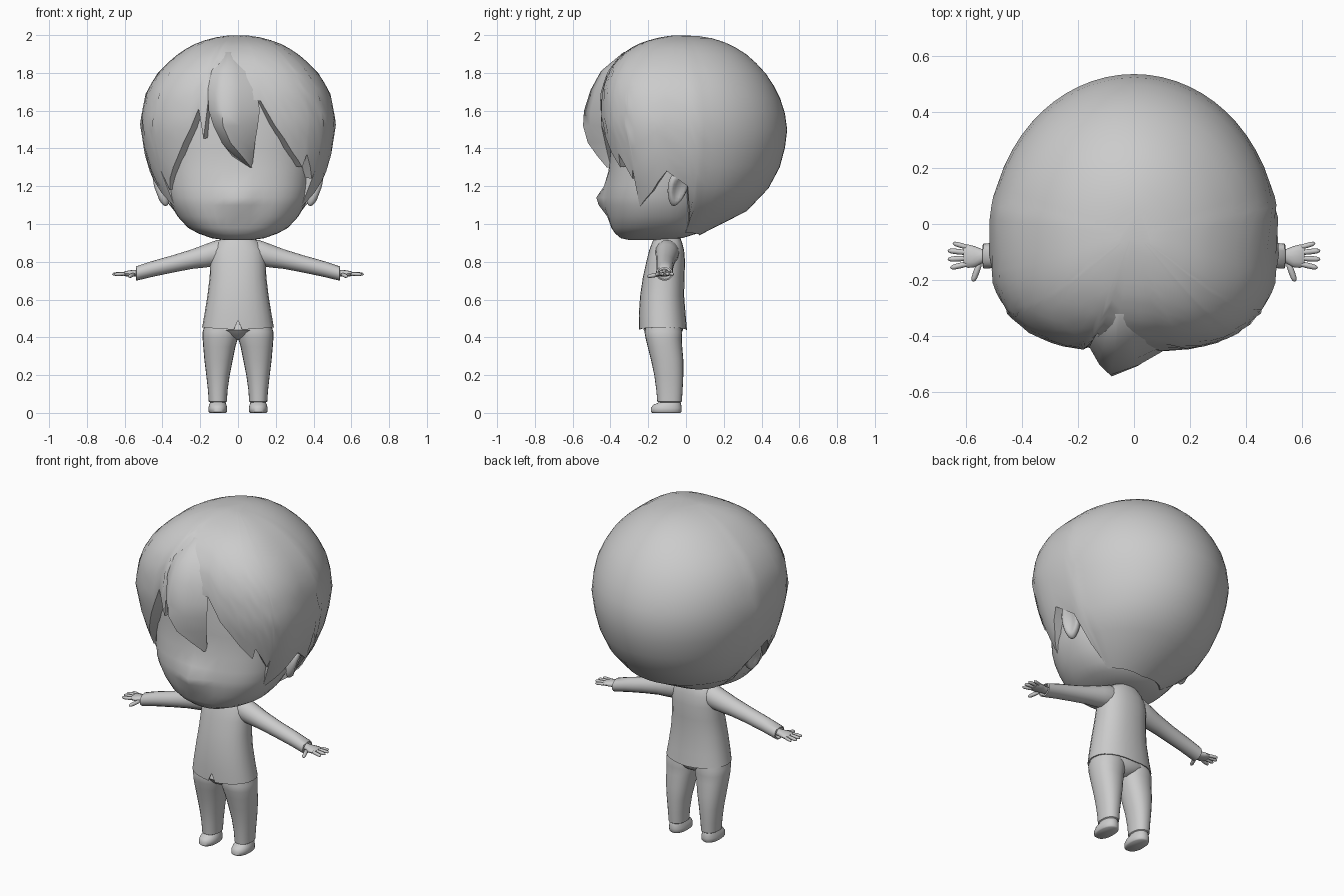
import bpy, bmesh, math
from mathutils import Vector, Matrix

if "Cube" in bpy.data.objects:
    bpy.data.objects.remove(bpy.data.objects["Cube"])

grey = bpy.data.materials.new("light grey")
grey.diffuse_color = (0.6, 0.6, 0.6, 1)
grey.use_nodes = True
grey.node_tree.nodes["Principled BSDF"].inputs["Base Color"].default_value = grey.diffuse_color


def finish(name, bm, angle=50):
    bmesh.ops.recalc_face_normals(bm, faces=bm.faces[:])
    me = bpy.data.meshes.new(name)
    bm.to_mesh(me)
    bm.free()
    me.materials.append(grey)
    ob = bpy.data.objects.new(name, me)
    bpy.context.collection.objects.link(ob)
    bpy.ops.object.select_all(action='DESELECT')
    ob.select_set(True)
    bpy.context.view_layer.objects.active = ob
    bpy.ops.object.shade_smooth_by_angle(angle=math.radians(angle))
    return ob


def loft(name, rings, caps=(True, True), angle=50):
    """Skin a stack of closed rings with equal point counts."""
    bm = bmesh.new()
    vs = [[bm.verts.new(p) for p in r] for r in rings]
    n = len(rings[0])
    for a, b in zip(vs, vs[1:]):
        for i in range(n):
            j = (i + 1) % n
            bm.faces.new((a[i], a[j], b[j], b[i]))
    if caps[0]:
        bm.faces.new(vs[0])
    if caps[1]:
        bm.faces.new(vs[-1])
    return finish(name, bm, angle)


def power(v, e):
    return math.copysign(abs(v) ** e, v)


def lerp_table(table, key, v):
    """Linear lookup in rows whose first entry is run through key."""
    rows = sorted(table, key=lambda r: key(r[0]))
    v = min(max(v, key(rows[0][0])), key(rows[-1][0]))
    for a, b in zip(rows, rows[1:]):
        ka, kb = key(a[0]), key(b[0])
        if v <= kb:
            f = (v - ka) / (kb - ka)
            return [p + (q - p) * f for p, q in zip(a[1:], b[1:])]


def oval(z, xc, rx, yf, yb, n=24, e=0.9):
    out = []
    for i in range(n):
        a = 2 * math.pi * i / n
        out.append((xc + rx * power(math.sin(a), e),
                    (yf + yb) / 2 - (yb - yf) / 2 * power(math.cos(a), e), z))
    return out


# ---- hair cap: z, half width, front y, back y
PROFILE = [(2.0, 0, -.02, -.02), (1.985, .13, -.15, .13), (1.95, .235, -.26, .235),
           (1.89, .33, -.35, .33), (1.80, .425, -.42, .42), (1.69, .49, -.455, .49),
           (1.53, .52, -.46, .54), (1.37, .495, -.425, .52), (1.25, .46, -.395, .48),
           (1.15, .41, -.375, .41), (1.09, .375, -.36, .355), (1.02, .29, -.32, .25),
           (.97, .22, -.25, .13), (.93, .15, -.2, .05)]
# lower edge of the hair: degrees from the front, height
SIDE = [(56, 1.29), (58.5, 1.09), (74, 1.17), (86, 1.28), (94, 1.20),
        (100, 1.05), (109, .955), (135, .95), (180, .94)]
RIGHT = [(8, 1.65), (15, 1.52), (28, 1.38), (39, 1.30), (41, 1.37), (54, 1.24)] + SIDE
LEFT = [(11.5, 1.70), (14, 1.45), (17, 1.61), (22, 1.50), (33, 1.36), (53, 1.18)] + SIDE
EDGE = [(-a, z) for a, z in reversed(LEFT)] + RIGHT


def hair_point(a, z, k=1.0):
    hw, yf, yb = lerp_table(PROFILE, lambda h: math.sqrt(max(0, 2 - h)),
                            math.sqrt(max(0, 2 - z)))
    cy = max(min(-.05, yb - .02), yf + .02) if hw > .01 else -.02
    s, c = math.sin(a), math.cos(a)
    e = .72 if c > 0 else 1.0 - .28 * max(0, 1 + c * 4)
    y = cy - (cy - yf if c > 0 else yb - cy) * k * power(c, e)
    return (hw * k * power(s, e), y, z)


columns = []
for (a0, z0), (a1, z1) in zip(EDGE, EDGE[1:]):
    steps = max(1, round((a1 - a0) / 6))
    columns += [(a0 + (a1 - a0) * i / steps, z0 + (z1 - z0) * i / steps)
                for i in range(steps)]
ROWS = 16
rings = []
for r in range(1, ROWS + 1):
    rings.append([hair_point(math.radians(a), 2 - (2 - z) * (r / ROWS) ** 2)
                  for a, z in columns])
rings.append([hair_point(math.radians(a), z + .01, .82) for a, z in columns])
loft("hair_cap", rings, (True, False), 45)

# ---- bulging fringe lock: z, left x, right x, ridge x, ridge y
LOCK = [(1.91, -.08, -.02, -.05, -.33), (1.81, -.14, .06, -.065, -.45),
        (1.71, -.16, .10, -.08, -.505), (1.60, -.155, .115, -.085, -.54),
        (1.52, -.13, .105, -.08, -.545), (1.43, -.085, .09, -.04, -.52),
        (1.36, -.03, .082, .02, -.47), (1.30, .06, .075, .068, -.42)]
rings = []
for z, l, r, m, y in LOCK:
    b = max(y + .015, lerp_table(PROFILE, lambda h: h, z)[1] + .01)
    rings.append([(l, b, z), (l * .55 + m * .45, y + (b - y) * .4, z), (m, y, z),
                  (r * .5 + m * .5, y + (b - y) * .38, z), (r, b, z),
                  ((l + r) / 2, b + .03, z)])
loft("fringe_lock", rings, angle=60)

# ---- head: z, half width, front y, back y
HEAD = [(.915, .07, -.30, -.14), (.925, .14, -.345, -.02), (.95, .21, -.375, .06),
        (.98, .265, -.395, .09), (1.04, .32, -.412, .12), (1.10, .355, -.425, .15),
        (1.14, .37, -.428, .16), (1.20, .385, -.422, .18), (1.28, .395, -.41, .2),
        (1.40, .41, -.40, .2), (1.58, .42, -.41, .2), (1.74, .36, -.38, .15)]
rings = []
for z, hw, yf, yb in HEAD:
    ring = []
    for x, y, zz in oval(z, 0, hw, yf, yb, 40, .85):
        if y < -.2:  # soft pointed nose
            y -= .048 * math.exp(-(x / .07) ** 2 - ((z - 1.13) / .06) ** 2)
        ring.append((x, y, zz))
    rings.append(ring)
loft("head", rings)

# ---- jacket: z, half width, front y, back y
COAT = [(.44, .19, -.25, .005), (.52, .178, -.25, -.002), (.62, .162, -.243, -.01),
        (.72, .15, -.228, -.008), (.80, .147, -.21, -.005), (.86, .14, -.195, -.01),
        (.90, .115, -.18, -.02), (.925, .085, -.17, -.03)]
angles = [0, 5] + list(range(15, 346, 15)) + [355]


def coat_ring(z, hw, yf, yb, k=1.0):
    out = []
    for d in angles:
        a = math.radians(d)
        x = hw * k * power(math.sin(a), .88)
        y = (yf + yb) / 2 - (yb - yf) / 2 * k * power(math.cos(a), .88)
        h = z
        if z < .45:  # curved hem with a small front notch
            h += .012 * abs(math.sin(a)) + (.05 if d == 0 else 0)
        out.append((x, y, h))
    return out


rings = [[(x, y, .53) for x, y, z in coat_ring(.5, *COAT[0][1:], .9)],
         coat_ring(*COAT[0], .96)] + [coat_ring(*c) for c in COAT]
loft("jacket", rings)
loft("neck", [oval(z, 0, r, -.105 - r * .8, -.105 + r * .8, 16, 1)
              for z, r in ((.88, .085), (.93, .075), (1.0, .075))])


def tube(name, pts, n=16):
    """Limb along x: rows of x, y, z, y radius, z radius."""
    return loft(name, [[(x, y + ry * math.cos(2 * math.pi * i / n),
                         z + rz * math.sin(2 * math.pi * i / n)) for i in range(n)]
                       for x, y, z, ry, rz in pts])


def finger(bm, a, b, r):
    a, b = Vector(a), Vector(b)
    d = b - a
    m = (Matrix.Translation((a + b) / 2) @ d.to_track_quat('Z', 'Y').to_matrix().to_4x4()
         @ Matrix.Diagonal((r, r, d.length / 2, 1)))
    new = bmesh.ops.create_uvsphere(bm, u_segments=8, v_segments=8, radius=1)["verts"]
    for v in new:  # squared-off ellipsoid, close to a capsule
        v.co.z = power(v.co.z, .55)
        v.co = m @ v.co


for side, s in (("left", 1), ("right", -1)):
    # sleeve with recessed cuff
    tube(side + "_sleeve", [(s * x, y, z, ry, rz) for x, y, z, ry, rz in (
        (.05, -.1, .85, .055, .065), (.11, -.1, .848, .063, .068),
        (.17, -.102, .832, .058, .062), (.24, -.106, .815, .052, .052),
        (.34, -.11, .79, .046, .046), (.45, -.112, .763, .044, .042),
        (.538, -.114, .738, .045, .038), (.541, -.114, .738, .037, .031),
        (.50, -.114, .748, .03, .025))])
    # palm and wrist
    tube(side + "_palm", [(s * x, y, z, ry, rz) for x, y, z, ry, rz in (
        (.50, -.115, .742, .024, .02), (.545, -.115, .739, .026, .018),
        (.57, -.117, .738, .038, .017), (.595, -.115, .737, .042, .014),
        (.61, -.113, .736, .034, .009))], 12)
    # fingers and thumb
    bm = bmesh.new()
    for a, b, r in (((.59, -.085, .737), (.648, -.068, .734), .009),
                    ((.59, -.103, .738), (.666, -.095, .734), .010),
                    ((.59, -.122, .738), (.666, -.126, .734), .010),
                    ((.585, -.14, .737), (.657, -.157, .733), .010),
                    ((.55, -.135, .734), (.576, -.206, .722), .011)):
        finger(bm, (s * a[0], *a[1:]), (s * b[0], *b[1:]), r)
    finish(side + "_fingers", bm)

    # trouser leg: z, centre x, x radius, front y, back y
    LEG = [(.075, .107, .035, -.135, -.035), (.056, .107, .042, -.145, -.028),
           (.06, .107, .048, -.152, -.022), (.12, .107, .052, -.157, -.018),
           (.20, .106, .062, -.168, -.014), (.28, .103, .075, -.185, -.014),
           (.35, .099, .085, -.203, -.02), (.395, .094, .0935, -.214, -.022),
           (.43, .092, .095, -.22, -.02), (.52, .08, .08, -.2, -.04)]
    loft(side + "_trouser_leg", [oval(z, s * x, rx, yf, yb) for z, x, rx, yf, yb in LEG])
    # shoe
    SHOE = [(0, .107, .043, -.178, -.03), (.006, .107, .049, -.186, -.024),
            (.025, .107, .05, -.186, -.023), (.042, .107, .046, -.175, -.025),
            (.052, .107, .042, -.15, -.028), (.07, .107, .036, -.135, -.035)]
    loft(side + "_shoe", [oval(z, s * x, rx, yf, yb) for z, x, rx, yf, yb in SHOE])

    # ear with a dished outer face
    bm = bmesh.new()
    bmesh.ops.create_uvsphere(bm, u_segments=20, v_segments=14, radius=1)
    turn = (Matrix.Translation((s * .405, -.045, 1.19)) @ Matrix.Rotation(s * .35, 4, 'Y')
            @ Matrix.Rotation(s * .35, 4, 'Z') @ Matrix.Rotation(-.25, 4, 'X'))
    for v in bm.verts:
        x, y, z = v.co
        rim = math.hypot(y, z)
        dish = .75 * max(0, 1 - (rim / .75) ** 2) if x > 0 else 0
        y *= .8 + .2 * z
        v.co = turn @ Vector((s * (x - dish) * .035, y * .068, z * .10))
    finish(side + "_ear", bm, 60)

# seat of the trousers between the legs
loft("trouser_seat", [oval(z, 0, rx, yf, yb) for z, rx, yf, yb in (
    (.385, .03, -.15, -.07), (.405, .08, -.195, -.035), (.44, .165, -.225, -.015),
    (.52, .15, -.2, -.04))])
